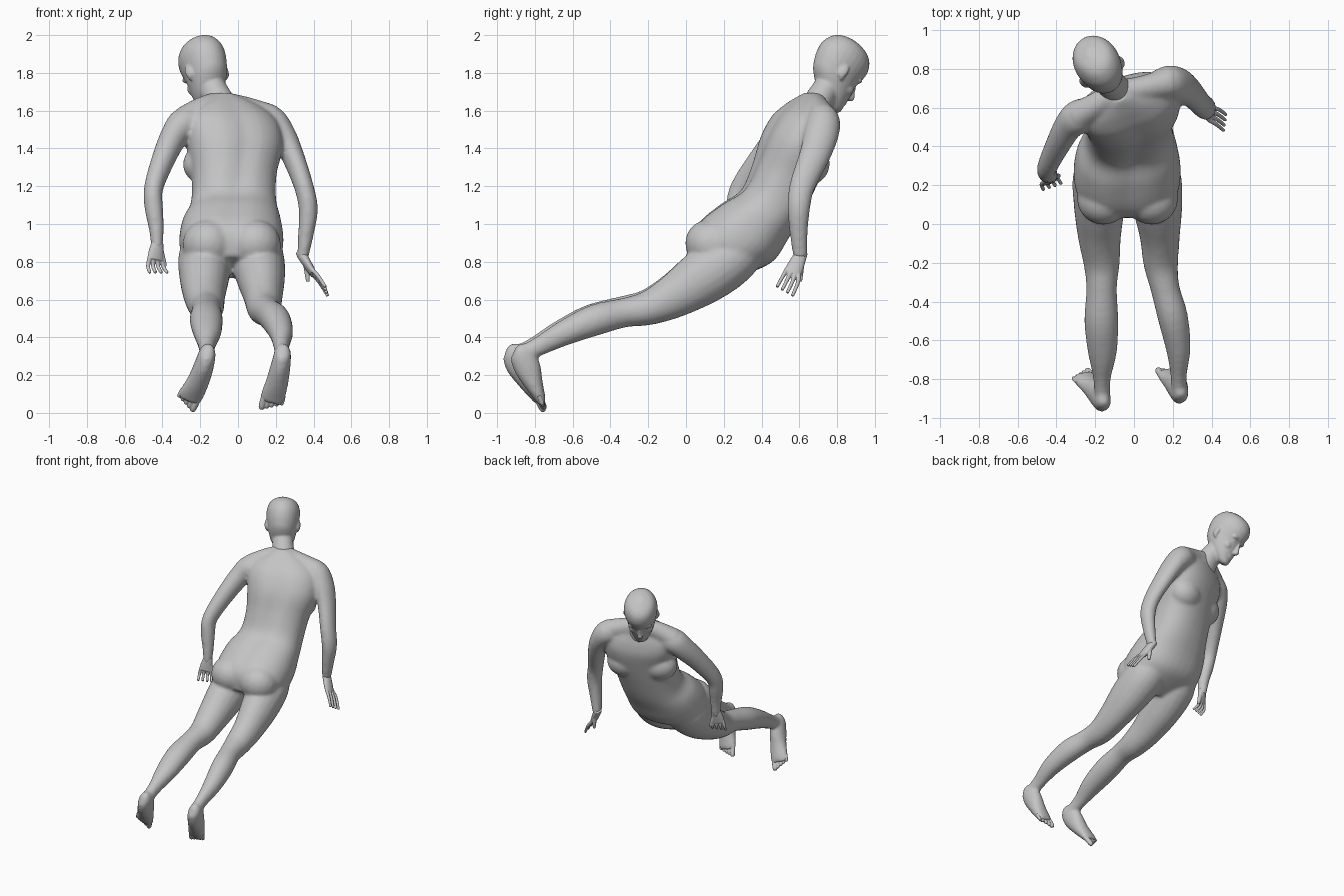
import bpy, bmesh, math
from mathutils import Vector as V, Matrix

skin = bpy.data.materials.new("pale_grey")
skin.diffuse_color = (0.55, 0.55, 0.55, 1)


def spline(rows, steps):
    """Catmull-Rom through rows of numbers."""
    out = []
    for i in range(len(rows) - 1):
        p0, p1, p2, p3 = (rows[max(0, min(len(rows) - 1, i + k))] for k in (-1, 0, 1, 2))
        for s in range(steps):
            t = s / steps
            out.append([0.5 * (2 * b + (c - a) * t + (2 * a - 5 * b + 4 * c - d) * t * t
                        + (3 * b - a - 3 * c + d) * t ** 3) for a, b, c, d in zip(p0, p1, p2, p3)])
    return out + [list(rows[-1])]


def loft(bm, rings, n=24, groove=0.0, square=1.0):
    """Skin rings given as (centre, side axis, front axis)."""
    loops = []
    for k, (c, a, b) in enumerate(rings):
        g = groove * math.sin(math.pi * k / (len(rings) - 1))
        loop = []
        for i in range(n):
            t = 2 * math.pi * i / n
            co, si = math.cos(t), math.sin(t)
            dent = 1 - g * math.exp(-(co / 0.2) ** 2) * (si < 0)
            loop.append(bm.verts.new(c + a * math.copysign(abs(co) ** square, co)
                                     + b * math.copysign(abs(si) ** square, si) * dent))
        loops.append(loop)
    for l0, l1 in zip(loops, loops[1:]):
        for i in range(n):
            j = (i + 1) % n
            bm.faces.new((l0[i], l0[j], l1[j], l1[i]))
    bm.faces.new(loops[0][::-1])
    bm.faces.new(loops[-1])


def limb(bm, rows, steps=4, n=20, side=V((1, 0, 0))):
    """Tube through rows of x, y, z, half width, half depth."""
    pts = spline(rows, steps)
    rings = []
    for i, p in enumerate(pts):
        t = (V(pts[min(i + 1, len(pts) - 1)][:3]) - V(pts[max(i - 1, 0)][:3])).normalized()
        a = (side - t * side.dot(t)).normalized()
        rings.append((V(p[:3]), a * p[3], t.cross(a) * p[4]))
    loft(bm, rings, n)


def blob(bm, c, axes, size):
    """Ellipsoid with its own axes."""
    m = Matrix([axes[k] * size[k] for k in range(3)]).transposed().to_4x4()
    bmesh.ops.create_uvsphere(bm, u_segments=20, v_segments=12, radius=1,
                              matrix=Matrix.Translation(c) @ m)


def frame(yaw, tilt):
    """Side, front and up axes of a part turned by yaw and bent forward by tilt."""
    y, t = math.radians(yaw), math.radians(tilt)
    r = V((math.cos(y), math.sin(y), 0))
    f = V((-math.sin(y) * math.cos(t), math.cos(y) * math.cos(t), -math.sin(t)))
    return r, f, r.cross(f)


def finish(name, bm, voxel, smooth):
    bmesh.ops.recalc_face_normals(bm, faces=bm.faces)
    me = bpy.data.meshes.new(name)
    bm.to_mesh(me)
    bm.free()
    me.materials.append(skin)
    ob = bpy.data.objects.new(name, me)
    bpy.context.collection.objects.link(ob)
    m = ob.modifiers.new("fuse", 'REMESH')
    m.mode, m.voxel_size, m.use_smooth_shade = 'VOXEL', voxel, True
    s = ob.modifiers.new("soften", 'SMOOTH')
    s.factor, s.iterations = 0.5, smooth


# ---- body: torso, arms, legs and feet fused into one skin
bm = bmesh.new()
# torso: x, y, z, half width, half depth, yaw, tilt
torso = [(-0.035, 0.14, 0.77, 0.15, 0.12, 0, 30), (-0.035, 0.195, 0.845, 0.255, 0.19, 0, 30),
         (-0.035, 0.27, 0.915, 0.276, 0.225, 2, 28), (-0.035, 0.365, 1.02, 0.26, 0.202, 5, 27),
         (-0.025, 0.452, 1.11, 0.228, 0.174, 9, 25), (-0.02, 0.515, 1.245, 0.226, 0.172, 15, 24),
         (-0.013, 0.57, 1.39, 0.255, 0.175, 19, 25), (-0.035, 0.615, 1.50, 0.26, 0.16, 20, 27),
         (-0.055, 0.645, 1.57, 0.22, 0.125, 21, 30), (-0.07, 0.665, 1.625, 0.14, 0.087, 22, 33),
         (-0.085, 0.685, 1.66, 0.075, 0.065, 23, 35)]
rings = []
for x, y, z, w, d, yaw, tilt in spline(torso, 4):
    r, f, u = frame(yaw, tilt)
    rings.append((V((x, y, z)), r * w, f * d))
loft(bm, rings, 36, 0.08, 0.88)
# slopes from neck down to the shoulders
for x, y, z in ((0.17, 0.725, 1.56), (-0.28, 0.56, 1.55)):
    limb(bm, [(-0.095, 0.68, 1.645, 0.06, 0.06), (x * 0.5 - 0.047, (y + 0.67) / 2, 1.605, 0.066, 0.07),
              (x, y, z, 0.078, 0.075)], side=V((0, 1, 0)))
# chest and buttocks
ax = frame(20, 25)
for c in ((0.07, 0.65, 1.315), (-0.165, 0.565, 1.315)):
    blob(bm, V(c), ax, (0.13, 0.108, 0.112))
ax = frame(0, 38)
for x in (-0.157, 0.09):
    blob(bm, V((x, 0.132, 0.89)), ax, (0.138, 0.14, 0.13))
# legs, hip to ankle
limb(bm, [(-0.14, 0.37, 0.95, 0.10, 0.11), (-0.17, 0.25, 0.83, 0.143, 0.145),
          (-0.178, 0.10, 0.725, 0.133, 0.148),
          (-0.178, -0.06, 0.625, 0.112, 0.118), (-0.167, -0.20, 0.562, 0.094, 0.094),
          (-0.167, -0.33, 0.54, 0.079, 0.079), (-0.168, -0.50, 0.492, 0.088, 0.083),
          (-0.163, -0.66, 0.425, 0.075, 0.068), (-0.165, -0.79, 0.357, 0.046, 0.052),
          (-0.163, -0.88, 0.315, 0.042, 0.045)])
limb(bm, [(0.07, 0.37, 0.95, 0.10, 0.11), (0.10, 0.25, 0.83, 0.14, 0.145),
          (0.12, 0.10, 0.725, 0.13, 0.148),
          (0.133, -0.06, 0.62, 0.104, 0.118), (0.138, -0.20, 0.555, 0.09, 0.092),
          (0.16, -0.33, 0.53, 0.075, 0.078), (0.20, -0.48, 0.492, 0.078, 0.083),
          (0.228, -0.64, 0.425, 0.064, 0.068), (0.23, -0.77, 0.357, 0.043, 0.052),
          (0.232, -0.855, 0.315, 0.04, 0.045)])
# arms, shoulder to wrist
limb(bm, [(0.09, 0.69, 1.55, 0.07, 0.08), (0.165, 0.725, 1.545, 0.088, 0.09),
          (0.235, 0.715, 1.47, 0.072, 0.092), (0.29, 0.68, 1.36, 0.06, 0.082),
          (0.348, 0.615, 1.20, 0.052, 0.068), (0.372, 0.597, 1.08, 0.051, 0.06),
          (0.36, 0.597, 0.95, 0.042, 0.048), (0.342, 0.605, 0.82, 0.03, 0.037)])
limb(bm, [(-0.20, 0.59, 1.54, 0.07, 0.08), (-0.28, 0.555, 1.53, 0.088, 0.09),
          (-0.335, 0.51, 1.47, 0.074, 0.084), (-0.392, 0.41, 1.35, 0.063, 0.073),
          (-0.447, 0.295, 1.19, 0.051, 0.062), (-0.445, 0.265, 1.08, 0.049, 0.054),
          (-0.433, 0.25, 0.98, 0.04, 0.042), (-0.428, 0.238, 0.87, 0.03, 0.032)])


# feet from heel to ball, with separate toes, the biggest on the inner side
def foot(body, name, rows, inner):
    limb(body, rows, 4, 20)
    bm = bmesh.new()
    ball, prev = V(rows[-1][:3]), V(rows[-2][:3])
    d = (ball - prev).normalized()
    a = (V((1, 0, 0)) - d * d.x).normalized() * inner
    for i in range(5):
        r = (0.018, 0.014, 0.013, 0.0125, 0.012)[i]
        p = ball - d * 0.025 + a * (0.043 - 0.0245 * i) - d * 0.007 * i
        q = p + d * (0.076 - 0.005 * i)
        limb(bm, [(*p, r, r), (*p.lerp(q, 0.75), r, r), (*q, r * 0.6, r * 0.6)], 3, 10)
    finish(name, bm, 0.004, 2)


foot(bm, "left_toes",
     [(-0.160, -0.945, 0.345, 0.022, 0.022), (-0.161, -0.92, 0.322, 0.043, 0.06),
      (-0.18, -0.88, 0.25, 0.053, 0.074), (-0.212, -0.838, 0.165, 0.06, 0.052),
      (-0.246, -0.80, 0.10, 0.068, 0.034), (-0.263, -0.782, 0.066, 0.064, 0.024)], 1)
foot(bm, "right_toes",
     [(0.242, -0.90, 0.345, 0.022, 0.022), (0.238, -0.877, 0.322, 0.043, 0.06),
      (0.225, -0.842, 0.245, 0.053, 0.072), (0.205, -0.807, 0.155, 0.061, 0.051),
      (0.185, -0.778, 0.09, 0.067, 0.033), (0.176, -0.764, 0.056, 0.062, 0.024)], -1)
finish("body", bm, 0.011, 10)

# ---- head: neck, skull, face and ears
R, F, U = frame(29, 35)
O = V((-0.165, 0.785, 1.804))


def at(r, f, u):
    return O + R * r + F * f + U * u


bm = bmesh.new()
limb(bm, [(-0.075, 0.665, 1.58, 0.098, 0.085), (-0.10, 0.70, 1.65, 0.08, 0.076),
          (-0.138, 0.747, 1.725, 0.074, 0.072), (-0.165, 0.785, 1.80, 0.07, 0.07)])
# height, back, front, half width
skull = [(-0.172, 0.075, 0.13, 0.025), (-0.155, 0.03, 0.148, 0.048), (-0.11, -0.04, 0.145, 0.079),
         (-0.05, -0.105, 0.146, 0.098), (0.0, -0.13, 0.142, 0.108), (0.05, -0.143, 0.154, 0.116),
         (0.10, -0.143, 0.158, 0.118), (0.15, -0.12, 0.137, 0.103), (0.18, -0.085, 0.097, 0.075),
         (0.199, -0.03, 0.035, 0.025)]
loft(bm, [(at(0, (b + f) / 2, h), R * w, F * ((f - b) / 2)) for h, b, f, w in spline(skull, 4)], 28)
# nose, lips, brow, eyelids, cheeks
limb(bm, [(*at(0, 0.135, 0.02), 0.012, 0.012), (*at(0, 0.152, -0.025), 0.013, 0.013),
          (*at(0, 0.163, -0.055), 0.019, 0.017), (*at(0, 0.148, -0.07), 0.016, 0.01)], side=R)
blob(bm, at(0, 0.136, -0.098), (R, F, U), (0.034, 0.017, 0.009))
blob(bm, at(0, 0.134, -0.113), (R, F, U), (0.028, 0.017, 0.009))
for s in (-1, 1):
    blob(bm, at(s * 0.045, 0.12, 0.03), (R, F, U), (0.04, 0.021, 0.016))
    blob(bm, at(s * 0.043, 0.112, 0.002), (R, F, U), (0.02, 0.019, 0.012))
    blob(bm, at(s * 0.054, 0.088, -0.045), (R, F, U), (0.033, 0.04, 0.035))
    # ear, rim flared outward
    e = (R * s - F * 0.5).normalized()
    g = (F + R * s * 0.5).normalized()
    blob(bm, at(s * 0.113, -0.008, 0.0), (e, g, U), (0.012, 0.026, 0.038))
    blob(bm, at(s * 0.108, 0.005, -0.03), (e, g, U), (0.01, 0.013, 0.017))
finish("head", bm, 0.007, 6)


# ---- hands: palm, four curled fingers and a thumb
def hand(name, wrist, knuckle, tip, spread, thumb, curl):
    bm = bmesh.new()
    wrist, knuckle, tip, thumb, curl = map(V, (wrist, knuckle, tip, thumb, curl))
    sp = V(spread).normalized()
    limb(bm, [(*wrist.lerp(knuckle, -0.25), 0.03, 0.024), (*wrist, 0.035, 0.027),
              (*wrist.lerp(knuckle, 0.5), 0.043, 0.023), (*knuckle, 0.045, 0.018)], side=sp)
    for i in range(4):
        k = (i - 1.5)
        a = knuckle.lerp(wrist, 0.15) + sp * k * 0.023
        b = knuckle.lerp(tip, 0.5) + sp * k * 0.029 - curl
        c = tip + sp * k * 0.032 + curl * (1 + 0.25 * k)
        limb(bm, [(*a, 0.0125, 0.0125), (*b, 0.011, 0.011), (*c, 0.009, 0.009)], 3, 8, sp)
    base = wrist.lerp(knuckle, 0.3) + sp * 0.02
    limb(bm, [(*base, 0.018, 0.018), (*base.lerp(thumb, 0.6), 0.014, 0.014),
              (*thumb, 0.01, 0.01)], 3, 8, sp)
    finish(name, bm, 0.004, 2)


hand("right_hand", (0.342, 0.605, 0.83), (0.40, 0.56, 0.735), (0.465, 0.53, 0.655),
     (0.1, 0.9, -0.4), (0.37, 0.605, 0.695), (0.004, -0.008, -0.012))
hand("left_hand", (-0.428, 0.238, 0.89), (-0.438, 0.222, 0.81), (-0.425, 0.20, 0.742),
     (0.9, 0.4, 0.0), (-0.385, 0.25, 0.775), (0.005, -0.01, 0.0))
